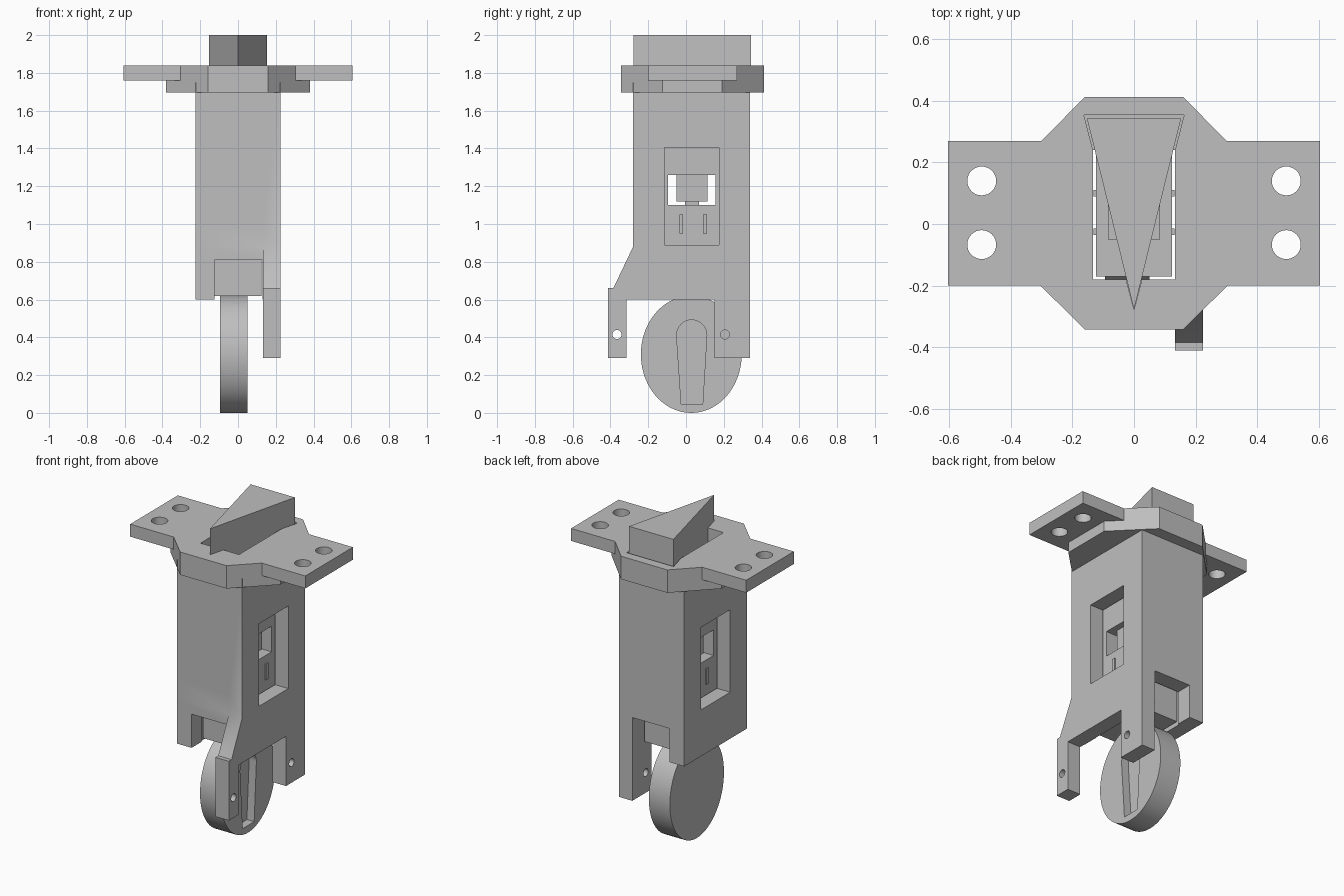
import bpy, bmesh, math

if "Cube" in bpy.data.objects:
    bpy.data.objects.remove(bpy.data.objects["Cube"])

grey = bpy.data.materials.new("plain grey")
grey.diffuse_color = (0.52, 0.52, 0.52, 1)
grey.use_nodes = True
grey.node_tree.nodes["Principled BSDF"].inputs["Base Color"].default_value = grey.diffuse_color


def prism(name, pts, axis, a, b):
    """Extrude a 2D outline along an axis from a to b."""
    place = {"x": lambda p, t: (t, p[0], p[1]),
             "y": lambda p, t: (p[0], t, p[1]),
             "z": lambda p, t: (p[0], p[1], t)}[axis]
    bm = bmesh.new()
    lo = [bm.verts.new(place(p, a)) for p in pts]
    hi = [bm.verts.new(place(p, b)) for p in pts]
    bm.faces.new(lo)
    bm.faces.new(hi)
    n = len(pts)
    for i in range(n):
        j = (i + 1) % n
        bm.faces.new((lo[i], lo[j], hi[j], hi[i]))
    bmesh.ops.recalc_face_normals(bm, faces=bm.faces[:])
    me = bpy.data.meshes.new(name)
    bm.to_mesh(me)
    bm.free()
    me.materials.append(grey)
    ob = bpy.data.objects.new(name, me)
    bpy.context.collection.objects.link(ob)
    return ob


def rect(x0, x1, y0, y1):
    return [(x0, y0), (x1, y0), (x1, y1), (x0, y1)]


def box(name, x0, x1, y0, y1, z0, z1):
    return prism(name, rect(x0, x1, y0, y1), "z", z0, z1)


def oval(cx, cy, rx, ry, n):
    return [(cx + rx * math.cos(2 * math.pi * i / n),
             cy + ry * math.sin(2 * math.pi * i / n)) for i in range(n)]


def combine(ob, other, op="DIFFERENCE"):
    """Apply a boolean and remove the helper."""
    m = ob.modifiers.new("bool", "BOOLEAN")
    m.operation, m.solver, m.object = op, "EXACT", other
    bpy.context.view_layer.objects.active = ob
    bpy.ops.object.modifier_apply(modifier=m.name)
    bpy.data.objects.remove(other)


def smooth(ob):
    bpy.ops.object.select_all(action="DESELECT")
    ob.select_set(True)
    bpy.context.view_layer.objects.active = ob
    bpy.ops.object.shade_smooth_by_angle(angle=math.radians(30))


# Housing: side profile with front arm and rear leg, cut back on the left
housing = prism("housing", [
    (-0.28, 1.75), (-0.28, 0.88), (-0.385, 0.66), (-0.412, 0.66), (-0.412, 0.29),
    (-0.315, 0.29), (-0.315, 0.6), (0.152, 0.6), (0.152, 0.29), (0.34, 0.29),
    (0.34, 1.75)], "x", -0.225, 0.225)
combine(housing, box("cut", -0.4, 0.133, -0.6, 0.6, 0.1, 0.6))
combine(housing, box("cut", -0.4, 0.133, -0.6, -0.28, 0.1, 1.0))

# Flange: thick octagon and thin mounting plate
flange = prism("flange", [
    (-0.16, -0.343), (0.16, -0.343), (0.38, -0.125), (0.38, 0.19),
    (0.16, 0.413), (-0.16, 0.413), (-0.38, 0.19), (-0.38, -0.125)], "z", 1.695, 1.838)
combine(flange, box("plate", -0.605, 0.605, -0.2, 0.27, 1.76, 1.838), "UNION")
combine(housing, flange, "UNION")

# Inner shaft, bolt slot, side windows, bottom notches
combine(housing, box("cut", -0.133, 0.133, -0.18, 0.24, 0.5, 2.0))
combine(housing, prism("cut", [(-0.163, 0.355), (0.163, 0.355), (0, -0.28)], "z", 1.70, 2.0))
combine(housing, box("cut", -0.5, 0.5, -0.115, 0.175, 0.89, 1.405))
combine(housing, box("cut", -0.125, 0.131, -0.5, 0.5, 0.5, 0.81))

# Screw holes and pin holes
for x in (-0.495, 0.495):
    for y in (-0.067, 0.14):
        combine(housing, prism("cut", oval(x, y, 0.047, 0.047, 32), "z", 1.6, 2.0))
for y in (-0.365, 0.207):
    combine(housing, prism("cut", oval(y, 0.415, 0.024, 0.024, 24), "x", 0.1, 0.3))
smooth(housing)

# Slider inside the shaft with a cross opening
slider = box("slider", -0.124, 0.124, -0.17, 0.23, 0.62, 1.62)
combine(slider, box("cut", -0.3, 0.3, -0.095, 0.155, 1.1, 1.26))

# Guide ribs on both sides of the slider
for s in (-1, 1):
    for y in (-0.025, 0.1):
        x0, x1 = sorted((s * 0.12, s * 0.132))
        box("guide_rib", x0, x1, y - 0.01, y + 0.01, 0.95, 1.05)

# Wedge bolt with its stem and pin
prism("wedge_bolt", [(-0.153, 0.343), (0.153, 0.343), (0, -0.278)], "z", 1.705, 2.0)
box("bolt_stem", -0.085, 0.085, -0.05, 0.113, 1.12, 1.71)
box("stem_pin", -0.04, 0.04, -0.005, 0.07, 1.09, 1.13)

# Oval wheel with a keyhole recess on its right side
wheel = prism("wheel", oval(0.028, 0.31, 0.267, 0.31, 72), "x", -0.095, 0.05)
arc = [(0.03 + 0.08 * math.cos(math.pi * i / 16), 0.412 + 0.08 * math.sin(math.pi * i / 16))
       for i in range(17)]
combine(wheel, prism("cut", arc + [(-0.025, 0.045), (0.088, 0.045)], "x", 0.0, 0.2))
smooth(wheel)
